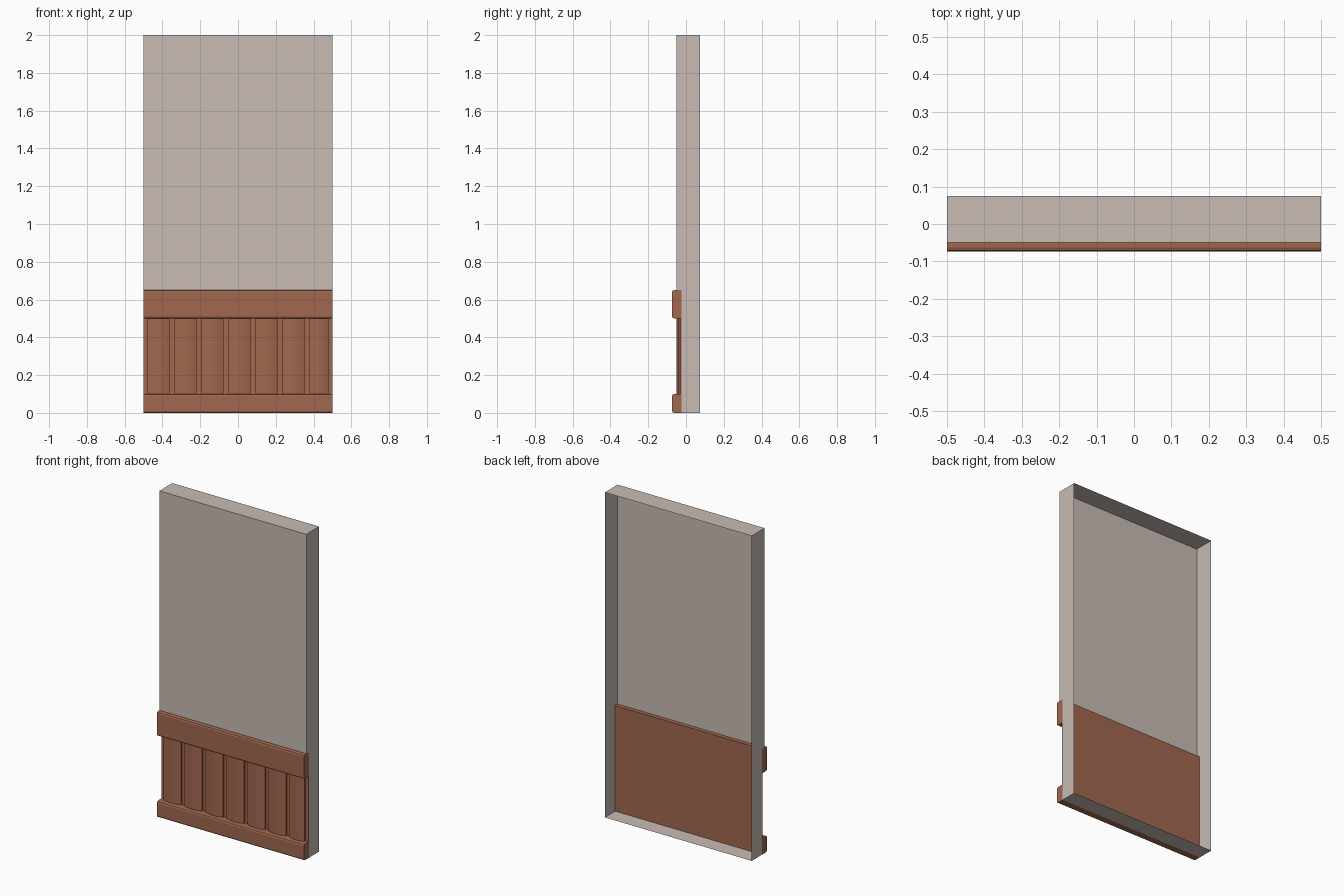
import bpy, bmesh, math

if "Cube" in bpy.data.objects:
    bpy.data.objects.remove(bpy.data.objects["Cube"])

W, BACK, FRONT, DEEP = 0.5, 0.075, -0.05, -0.025
RAIL_Y, RAIL_Z = -0.074, 0.65


def material(name, rgb):
    m = bpy.data.materials.new(name)
    m.diffuse_color = (*rgb, 1)
    m.use_nodes = True
    m.node_tree.nodes["Principled BSDF"].inputs["Base Color"].default_value = m.diffuse_color
    return m


plaster = material("pale plaster", (0.58, 0.50, 0.455))
wood = material("red brown wood", (0.355, 0.137, 0.077))


def make(name, polys, mat):
    bm = bmesh.new()
    for p in polys:
        bm.faces.new([bm.verts.new(c) for c in p])
    bmesh.ops.remove_doubles(bm, verts=bm.verts, dist=1e-5)
    bmesh.ops.recalc_face_normals(bm, faces=bm.faces)
    me = bpy.data.meshes.new(name)
    bm.to_mesh(me)
    bm.free()
    me.materials.append(mat)
    ob = bpy.data.objects.new(name, me)
    bpy.context.collection.objects.link(ob)
    return ob


def prism(name, a, b, mat):
    """Closed solid between two matching outlines."""
    n = len(a)
    sides = [(a[i], a[(i + 1) % n], b[(i + 1) % n], b[i]) for i in range(n)]
    return make(name, sides + [a, b], mat)


# Wall shell, open at the back, notched at the lower front for the panelling
side = [(BACK, 0), (BACK, 2), (FRONT, 2), (FRONT, RAIL_Z), (DEEP, RAIL_Z), (DEEP, 0)]
ends = [[(x, y, z) for y, z in side] for x in (-W, W)]


def strip(p, q):
    return [(-W, *p), (W, *p), (W, *q), (-W, *q)]


make("wall_shell", ends + [strip(side[1], side[2]), strip(side[2], side[3]),
                           strip(side[5], side[0])], plaster)


# Top and base rails with bevelled front edges
def rail(name, z0, z1, c=0.011):
    prof = [(DEEP, z0), (RAIL_Y + c, z0), (RAIL_Y + c * 0.3, z0 + c * 0.3),
            (RAIL_Y, z0 + c), (RAIL_Y, z1 - c), (RAIL_Y + c * 0.3, z1 - c * 0.3),
            (RAIL_Y + c, z1), (DEEP, z1)]
    prism(name, *[[(x, y, z) for y, z in prof] for x in (-W, W)], wood)


rail("top_rail", 0.5, RAIL_Z)
rail("base_rail", 0, 0.1)

# Panelling: seven bowed slats separated by narrow grooves
pitch, slat, steps, groove_y = 1 / 7, 0.117, 8, -0.028
outline = [(-W, DEEP), (-W, groove_y)]
for i in range(7):
    x0 = -0.479 + i * pitch
    x1 = min(x0 + slat, 0.479)
    outline.append((x0, groove_y))
    for k in range(steps + 1):
        t = k / steps
        outline.append((x0 + (x1 - x0) * t, -0.038 - 0.012 * math.sin(math.pi * t)))
    outline.append((x1, groove_y))
outline += [(W, groove_y), (W, DEEP)]
panel = prism("slatted_panel", *[[(x, y, z) for x, y in outline] for z in (0.1, 0.5)], wood)

bpy.context.view_layer.objects.active = panel
panel.select_set(True)
bpy.ops.object.shade_smooth_by_angle(angle=math.radians(30))
